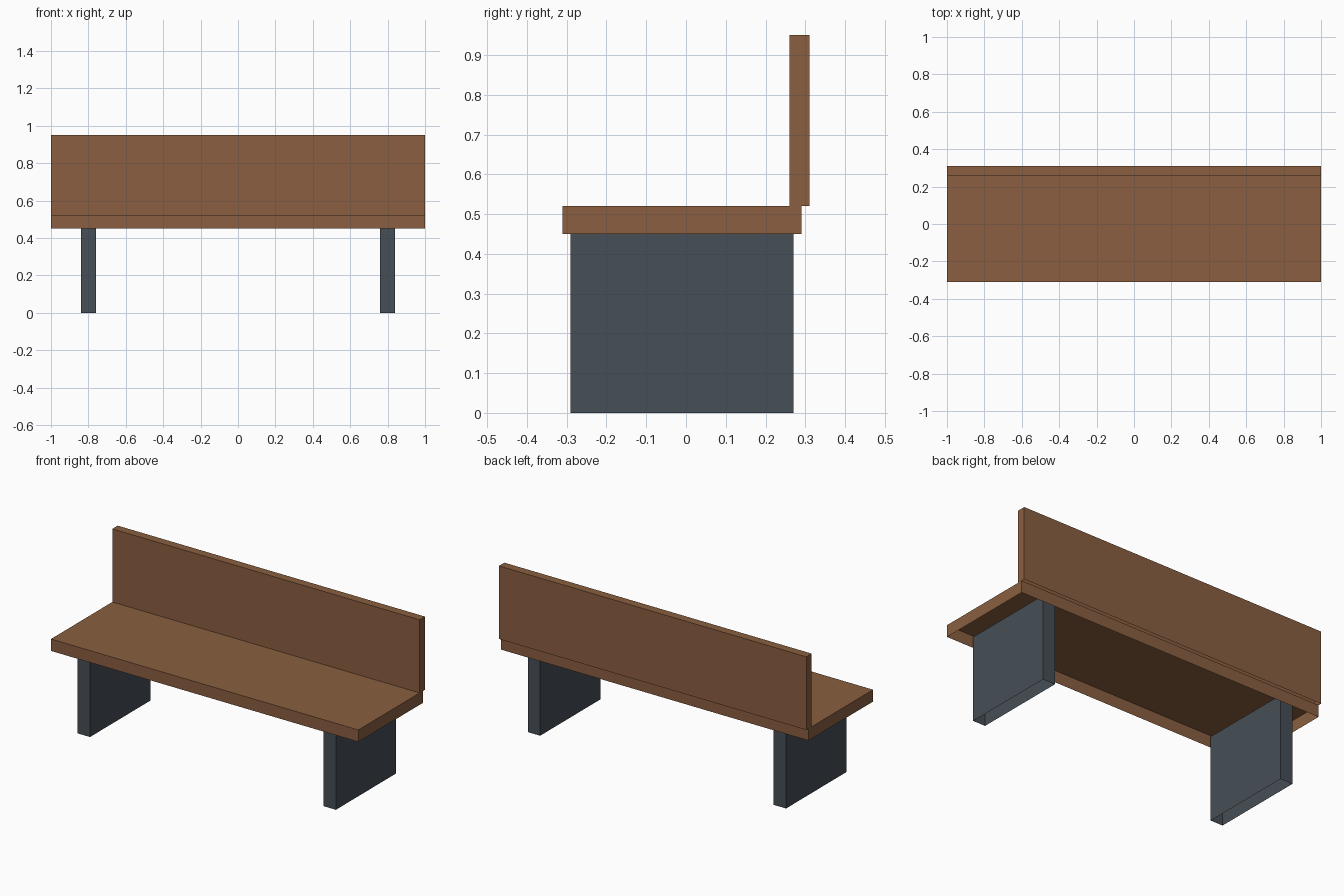
import bpy, bmesh

if "Cube" in bpy.data.objects:
    bpy.data.objects.remove(bpy.data.objects["Cube"])


def material(name, rgb):
    """Flat colour from 0-255 sRGB values."""
    def linear(c):
        c /= 255
        return c / 12.92 if c <= 0.04045 else ((c + 0.055) / 1.055) ** 2.4
    mat = bpy.data.materials.new(name)
    mat.diffuse_color = (*[linear(c) for c in rgb], 1)
    mat.use_nodes = True
    mat.node_tree.nodes["Principled BSDF"].inputs["Base Color"].default_value = mat.diffuse_color
    return mat


def open_box(name, low, high, mat):
    """Box between two corners, with its underside left open."""
    bm = bmesh.new()
    bmesh.ops.create_cube(bm, size=1)
    for v in bm.verts:
        v.co = [l + (c + 0.5) * (h - l) for c, l, h in zip(v.co, low, high)]
    bm.normal_update()
    underside = [f for f in bm.faces if f.normal.z < -0.5]
    bmesh.ops.delete(bm, geom=underside, context='FACES_ONLY')
    mesh = bpy.data.meshes.new(name)
    bm.to_mesh(mesh)
    bm.free()
    mesh.materials.append(mat)
    obj = bpy.data.objects.new(name, mesh)
    bpy.context.collection.objects.link(obj)
    return obj


wood = material("brown wood", (138, 95, 64))
metal = material("dark grey metal", (70, 78, 86))

# Seat: hollow below
open_box("seat", (-1, -0.31, 0.45), (1, 0.29, 0.52), wood)

# Backrest standing on the rear edge
open_box("backrest", (-1, 0.26, 0.52), (1, 0.31, 0.95), wood)

# Slab legs reaching up into the hollow seat
for side, x in (("left", -0.8), ("right", 0.8)):
    open_box(side + "_leg", (x - 0.04, -0.29, 0), (x + 0.04, 0.27, 0.5), metal)
